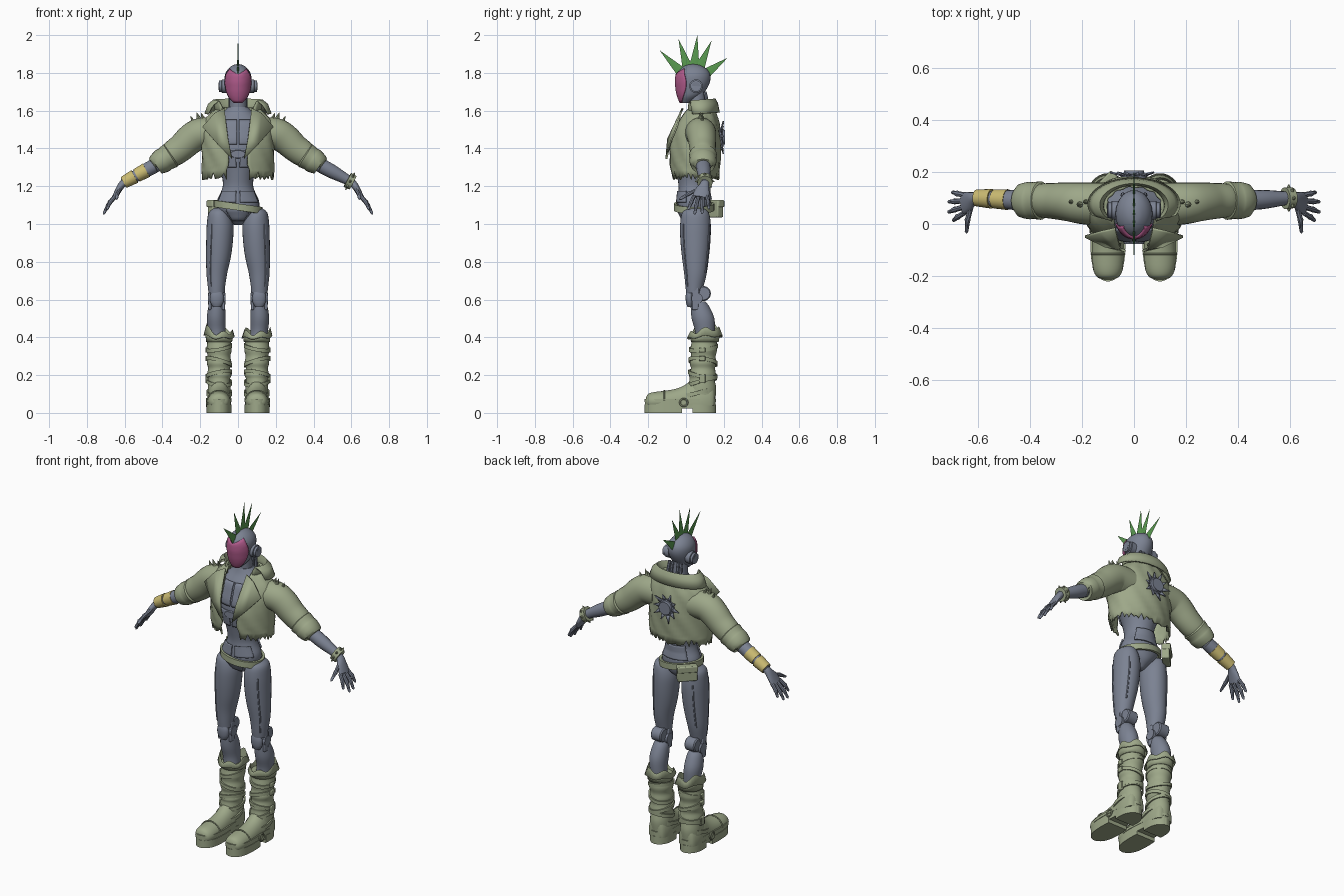
import bpy, bmesh, math, random
from mathutils import Vector as V

if "Cube" in bpy.data.objects:
    bpy.data.objects.remove(bpy.data.objects["Cube"])
random.seed(4)
pi = math.pi

def mat(name, r, g, b):
    m = bpy.data.materials.new(name)
    m.diffuse_color = (r, g, b, 1)
    m.use_nodes = True
    m.node_tree.nodes["Principled BSDF"].inputs["Base Color"].default_value = m.diffuse_color
    return m
CLOTH = mat("olive_cloth", .34, .39, .25)
BODY = mat("slate_metal", .2, .225, .29)
PINK = mat("pink_glass", .42, .1, .25)
GREEN = mat("green_hair", .1, .32, .08)
YELLOW = mat("yellow_wrap", .6, .5, .17)

def make(name, verts, faces, m=BODY, mirror=False, thick=0, angle=40):
    me = bpy.data.meshes.new(name)
    me.from_pydata([tuple(v) for v in verts], [], faces)
    bm = bmesh.new(); bm.from_mesh(me)
    bmesh.ops.recalc_face_normals(bm, faces=bm.faces)
    bm.to_mesh(me); bm.free()
    me.polygons.foreach_set("use_smooth", [True] * len(me.polygons))
    me.set_sharp_from_angle(angle=math.radians(angle))
    me.materials.append(m)
    ob = bpy.data.objects.new(name, me)
    bpy.context.collection.objects.link(ob)
    if thick:
        s = ob.modifiers.new("thickness", 'SOLIDIFY'); s.thickness = thick; s.offset = 0
    if mirror:
        ob.modifiers.new("mirror", 'MIRROR')
    return ob

def grid(name, rows, m=BODY, closed=True, caps=True, **kw):
    n, k = len(rows[0]), len(rows)
    f = [(i*n+j, i*n+(j+1) % n, (i+1)*n+(j+1) % n, (i+1)*n+j)
         for i in range(k-1) for j in range(n if closed else n-1)]
    if closed and caps:
        f += [tuple(range(n)), tuple(range((k-1)*n, k*n))]
    return make(name, [v for r in rows for v in r], f, m, **kw)

def smooth(p, k=4):
    out = []
    for i in range(len(p)-1):
        q = p[max(i-1, 0)], p[i], p[i+1], p[min(i+2, len(p)-1)]
        for j in range(k):
            t = j/k
            out.append([.5*(2*b+(c-a)*t+(2*a-5*b+4*c-d)*t*t+(3*b-a-3*c+d)*t**3) for a, b, c, d in zip(*q)])
    return out + [list(p[-1])]

def loft(name, rows, m=BODY, n=28, **kw):      # rows: z, cx, cy, rx, ry
    return grid(name, [[(cx+rx*math.sin(2*pi*j/n), cy-ry*math.cos(2*pi*j/n), z) for j in range(n)]
                       for z, cx, cy, rx, ry in smooth(rows)], m, **kw)

def tube(name, pts, m=BODY, n=16, k=1, zmin=-1, **kw):   # pts: x, y, z, ru, rv
    pts = smooth([tuple(p) if len(p) == 5 else (*p, p[3]) for p in pts], k)
    P, rows = [V(p[:3]) for p in pts], []
    for i, p in enumerate(pts):
        t = (P[min(i+1, len(P)-1)] - P[max(i-1, 0)]).normalized()
        r = V((1, 0, 0)) if abs(t.y) > .9 else V((0, 1, 0))
        u = (r - t*r.dot(t)).normalized(); w = t.cross(u)
        ring = [P[i]+u*p[3]*math.cos(2*pi*j/n)+w*p[4]*math.sin(2*pi*j/n) for j in range(n)]
        rows.append([V((v.x, v.y, max(v.z, zmin))) for v in ring])
    return grid(name, rows, m, **kw)

def band(name, c, rx, ry, h, th, tilt=0, tilty=0, m=CLOTH, **kw):   # strap around a vertical limb
    n, prof = 36, ((0, -h/2), (th, -h/2), (th, h/2), (0, h/2), (0, -h/2))
    rows = []
    for o, dz in prof:
        rows.append([(c[0]+(rx+o)*math.sin(a), c[1]-(ry+o)*math.cos(a), c[2]+dz+tilt*math.sin(a)+tilty*math.cos(a))
                     for a in (2*pi*j/n for j in range(n))])
    return grid(name, rows, m, caps=False, **kw)

def box(name, c, s, m=BODY, rot=0, bevel=.006, mirror=False):
    ca, sa = math.cos(rot), math.sin(rot)
    v = [(c[0]+x*s[0]/2*ca-y*s[1]/2*sa, c[1]+x*s[0]/2*sa+y*s[1]/2*ca, c[2]+z*s[2]/2)
         for x in (-1, 1) for y in (-1, 1) for z in (-1, 1)]
    ob = make(name, v, [(0, 1, 3, 2), (4, 6, 7, 5), (0, 4, 5, 1), (2, 3, 7, 6), (0, 2, 6, 4), (1, 5, 7, 3)], m, mirror)
    b = ob.modifiers.new("bevel", 'BEVEL'); b.width = bevel; b.segments = 2
    return ob

def surf(rows, z, a, off=0):       # point on a body profile: rows of z, rx, y_front, y_back
    z0 = min(max(z, rows[0][0]), rows[-1][0])
    for p, q in zip(rows, rows[1:]):
        if z0 <= q[0]:
            t = (z0-p[0])/(q[0]-p[0]); break
    rx, yf, yb = (p[i]+(q[i]-p[i])*t for i in (1, 2, 3))
    return V(((rx+off)*math.sin(a), (yf+yb)/2-((yb-yf)/2+off)*math.cos(a), z)), rx

def centred(rows):
    return [(z, 0, (f+b)/2, rx, (b-f)/2) for z, rx, f, b in rows]

def patch(name, rows, z0, z1, a0, a1, off, m=BODY, mirror=True, n=10, thick=.008):   # raised plate
    return grid(name, [[surf(rows, z0+(z1-z0)*i/n, a0+(a1-a0)*j/n, off)[0] for j in range(n+1)]
                       for i in range(n+1)], m, closed=False, mirror=mirror, thick=thick)

# torso, pelvis, neck
TORSO = [(.995, .02, .02, .07), (1.03, .06, -.02, .11), (1.07, .105, -.04, .125), (1.12, .112, -.045, .13),
         (1.17, .09, -.04, .12), (1.21, .08, -.04, .12), (1.27, .09, -.05, .135), (1.36, .13, -.065, .155),
         (1.45, .15, -.06, .16), (1.53, .14, -.035, .15), (1.585, .085, .0, .13), (1.62, .05, .015, .11)]
loft("torso", centred(TORSO))
loft("neck", [(1.56, 0, .065, .055, .05), (1.62, 0, .06, .045, .045), (1.72, 0, .055, .045, .045)])
patch("chest_plate", TORSO, 1.42, 1.55, .04, .55, .006)
patch("rib_plate", TORSO, 1.3, 1.39, .08, .6, .005)
patch("hip_plate", TORSO, 1.115, 1.175, .1, 1.1, .004)
patch("groin_plate", TORSO, 1.02, 1.09, -.6, .6, .004, mirror=False)
patch("lower_back_plate", TORSO, 1.13, 1.21, 2.3, 2*pi-2.3, .005, mirror=False)
tube("belly_core", [(0, -.05, 1.37, .045, .025), (0, -.076, 1.37, .038, .02)], n=24)
for i, x in enumerate((.02, .042)):
    tube("neck_cable_%d" % i, [(x, .11, 1.58, .009), (x, .112, 1.64, .009), (x*.9, .1, 1.7, .009)], k=4, n=8, mirror=True)

# head, visor, ear discs, mohawk
HEAD = [(1.64, .022, -.025, .02), (1.67, .05, -.038, .07), (1.70, .062, -.046, .1), (1.75, .07, -.052, .126),
        (1.79, .069, -.048, .128), (1.82, .053, -.03, .11), (1.84, .028, .0, .075), (1.846, .006, .03, .045)]
loft("head", centred(HEAD))
rows = []
for i in range(13):
    t = i/12
    rows.append([surf(HEAD, 1.643+t*(1.792+.03*abs(u)-1.643), u*(.85+.35*math.sin(pi*t)), .005)[0]
                 for u in (j/8-1 for j in range(17))])
grid("visor", rows, PINK, closed=False, thick=.006)
tube("ear_disc", [(.055, .053, 1.73, .036), (.085, .053, 1.73, .036), (.087, .053, 1.73, .03), (.1, .053, 1.73, .03),
                  (.104, .053, 1.73, .022), (.098, .053, 1.73, .017)], n=24, mirror=True)
C = V((0, .035, 1.745))
for i, (y, z) in enumerate(((-.14, 1.92), (-.04, 1.98), (.06, 2.0), (.135, 1.97), (.22, 1.88))):
    T = V((0, y, z)); d = (T-C).normalized(); p = V((0, -d.z, d.y)); b = C+d*.088
    x = V((.005, 0, 0))
    make("mohawk_spike_%d" % i, [b-p*.027, b+x, b+p*.027, b-x, T], [(0, 1, 4), (1, 2, 4), (2, 3, 4), (3, 0, 4), (0, 1, 2, 3)], GREEN)

# jacket body with ragged hem
JACKET = [(1.22, .185, -.068, .168), (1.32, .186, -.086, .176), (1.4, .187, -.09, .18), (1.48, .19, -.075, .178),
          (1.54, .182, -.045, .17), (1.58, .145, -.02, .158), (1.615, .105, .0, .145)]
M = 64
jag = [(.035 if j % 2 else 0)*random.random()+.018*random.random() for j in range(M+1)]
rows = []
for i in range(14):
    z = 1.285+(i-1)*.0275 if i else 1.232
    w = .06 if z < 1.3 else .05 + max(0, z-1.35)*.1
    a0 = math.asin(w/surf(JACKET, z, 0)[1])
    rows.append([surf(JACKET, z+(jag[j] if i == 0 else 0), a0+(2*pi-2*a0)*j/M, .003*math.sin(j*.9+z*40))[0] for j in range(M+1)])
grid("jacket_body", rows, CLOTH, closed=False, thick=.01)

# folded collar and lapels
rows = []
for z, rx, yf, yb, a0 in ((1.58, .115, -.01, .15, .75), (1.635, .122, -.01, .152, .78), (1.66, .132, -.01, .156, .85),
                          (1.64, .155, -.015, .165, 1.0), (1.59, .175, -.02, .175, 1.12)):
    rows.append([(rx*math.sin(a), (yf+yb)/2-(yb-yf)/2*math.cos(a), z-.012*math.cos(a/2)**2)
                 for a in (a0+(2*pi-2*a0)*j/30 for j in range(31))])
grid("collar", rows, CLOTH, closed=False, thick=.008)
make("lapel", [(.072, -.018, 1.612), (.125, -.03, 1.585), (.188, -.048, 1.513), (.11, -.085, 1.425), (.032, -.104, 1.345), (.052, -.095, 1.45)],
     [(0, 1, 5), (1, 2, 3, 5), (3, 4, 5)], CLOTH, mirror=True, thick=.01, angle=20)

# sleeves with rolled cuffs, shoulder studs
tube("sleeve", [(.12, .075, 1.48, .085, .085), (.2, .08, 1.478, .08, .083), (.25, .085, 1.45, .075, .08), (.3, .088, 1.405, .07, .074),
                (.345, .09, 1.372, .066, .07), (.372, .09, 1.355, .062, .06)], CLOTH, n=24, k=4, mirror=True)
tube("cuff", [(.352, .09, 1.366, .062, .06), (.358, .09, 1.362, .074, .07), (.385, .09, 1.345, .07, .064), (.4, .09, 1.335, .072, .066),
              (.435, .09, 1.313, .064, .055), (.437, .09, 1.311, .045, .04)], CLOTH, n=24, k=2, mirror=True)
for i, (x, y, z) in enumerate(((.18, .085, 1.548), (.205, .075, 1.552), (.235, .085, 1.532))):
    tube("shoulder_stud_%d" % i, [(x, y, z, .014), (x+.015, y, z+.04, .001)], CLOTH, n=8, mirror=True)

# forearms, hands
def arm(t):
    return (.42+.185*t, .09+.01*t, 1.32-.1*t)
tube("forearm", [(*arm(0), .038), (*arm(.4), .037), (*arm(.8), .028), (*arm(1.02), .024)], k=4, mirror=True)
tube("palm", [(.6, .1, 1.222, .022, .02), (.617, .097, 1.205, .026, .019), (.637, .085, 1.172, .04, .016), (.655, .077, 1.14, .042, .013)], k=4, mirror=True)
for nm, b, e in (("index", (.652, .042, 1.146), (.694, .012, 1.075)), ("middle", (.655, .065, 1.14), (.713, .045, 1.05)),
                 ("ring", (.655, .089, 1.14), (.712, .085, 1.053)), ("little", (.65, .111, 1.148), (.698, .122, 1.078)),
                 ("thumb", (.625, .07, 1.185), (.643, -.035, 1.13))):
    b, e = V(b), V(e); k = b.lerp(e, .5)+V((.004, 0, .004))
    tube(nm+"_finger", [(*b, .011), (*b.lerp(k, .8), .010), (*k, .012), (*k.lerp(e, .3), .009), (*e.lerp(k, .12), .007), (*e, .002)], n=8, mirror=True)

# wrist wrap on one arm, studded bracelet on the other
for i, (a, b) in enumerate(((.35, .63), (.68, 1.0))):
    p, q = arm(a), arm(b)
    tube("wrist_wrap_%d" % i, [(-p[0], *p[1:], .042-.006*a), (-q[0], *q[1:], .044-.012*b)], YELLOW, n=20)
A, B = V(arm(.86)), V(arm(1.02)); ax = (B-A).normalized(); u = V((0, 1, 0)); w = ax.cross(u)
tube("bracelet", [(*A, .03), (*A, .042), (*B, .04), (*B, .026)], CLOTH, n=20)
for j in range(8):
    d = u*math.cos(j*pi/4)+w*math.sin(j*pi/4); p = (A+B)/2+d*.038; q = p+d*.014
    tube("bracelet_stud_%d" % j, [(*p, .009), (*q, .002)], CLOTH, n=6)

# torn hole with machine ring on the back
tube("back_socket", [(0, .14, 1.46, .05), (0, .188, 1.46, .05), (0, .192, 1.46, .04), (0, .206, 1.46, .038), (0, .206, 1.46, .026),
                     (0, .19, 1.46, .024), (0, .19, 1.46, .014), (0, .2, 1.46, .012)], n=24)
for j in range(10):
    a = j*pi/5+.2; L = .078+.014*(j % 2)
    pts = [(r*math.sin(a+o), y, 1.46+r*math.cos(a+o)) for r, o, y in ((.046, -.27, .186), (.046, .27, .186), (L, .05, .198))]
    make("torn_flap_%d" % j, pts, [(0, 1, 2)], BODY, thick=.007)

# belt and pouch
band("belt", (0, .043, 1.09), .115, .093, .036, .014, tilt=-.018)
box("pouch", (-.108, .145, 1.08), (.11, .042, .09), CLOTH, rot=pi/4)
box("pouch_flap", (-.112, .149, 1.108), (.114, .046, .038), CLOTH, rot=pi/4)

# legs and knee joints
THIGH = [(1.085, .1, .05, .025, .04), (1.06, .1, .05, .055, .07), (1.0, .095, .05, .07, .081), (.92, .097, .05, .071, .08), (.83, .103, .05, .066, .072),
         (.74, .112, .05, .055, .06), (.67, .114, .045, .046, .048), (.635, .114, .043, .042, .042)]
loft("thigh", THIGH, mirror=True)
tube("thigh_seam", [(x+r*.64, y-q*.78, z, .004) for z, x, y, r, q in THIGH[2:7]], k=4, n=6, mirror=True)
tube("thigh_seam_back", [(x+r*.5, y+q*.87, z, .004) for z, x, y, r, q in THIGH[2:6]], k=4, n=6, mirror=True)
tube("knee_axle", [(.066, .058, .605, .03), (.158, .058, .605, .03)], n=20, mirror=True)
tube("knee_disc", [(.078, .092, .632, .034), (.084, .092, .632, .04), (.14, .092, .632, .04), (.146, .092, .632, .034)], n=20, mirror=True)
for x in (.077, .149):
    box("knee_link", (x, .05, .605), (.016, .036, .12), mirror=True)
loft("kneecap", [(.56, .112, .022, .02, .014), (.585, .112, .02, .034, .02), (.62, .112, .018, .036, .02), (.65, .112, .02, .024, .016)], n=16, mirror=True)
loft("shin", [(.59, .113, .065, .034, .038), (.56, .113, .075, .044, .05), (.5, .115, .09, .05, .06), (.43, .112, .1, .046, .052), (.36, .105, .095, .046, .05)], mirror=True)

# boot shafts, straps and flared tops
loft("boot_shaft", [(.07, .1, .085, .058, .07), (.13, .1, .085, .06, .075), (.18, .1, .085, .058, .066), (.2, .1, .088, .065, .071), (.235, .1, .09, .058, .064),
                    (.265, .1, .09, .065, .07), (.3, .1, .092, .06, .065), (.335, .1, .094, .067, .071), (.37, .1, .096, .063, .067), (.4, .1, .1, .068, .072)],
     CLOTH, mirror=True)
for i, (z, t, ty) in enumerate(((.165, .006, -.02), (.205, -.012, .012), (.27, .018, .01), (.345, -.012, -.01))):
    band("boot_strap_%d" % i, (.1, .088+.02*(z-.165), z), .061, .069, .02, .008, t, ty, mirror=True)
    box("strap_buckle_%d" % i, (.166, .085, z+t), (.014, .034, .028), CLOTH, bevel=.004, mirror=True)
for s in (-1, 1):
    rows = [[], [], [], []]
    for j in range(32):
        a = 2*pi*j/32; out = s*math.sin(a)
        top = .43+.012*math.sin(5*a)+.012*(-math.cos(a))+(.035 if s < 0 else .01)*max(0, out)**2
        for r, (k, e) in zip(rows, ((0, 0), (.4, .004), (1, .008), (.45, .022))):
            r.append((s*.1+(.066+e*.6)*math.sin(a), .1-(.07+e)*math.cos(a), .375+(top-.375)*k))
    grid("boot_top_flap", rows, CLOTH, caps=False, thick=.006)

# boot feet and chunky soles
tube("boot_foot", [(.1, -.212, .06, .025, .02), (.1, -.2, .06, .045, .04), (.1, -.17, .06, .058, .05), (.1, -.12, .06, .062, .056), (.1, -.06, .06, .06, .066),
                   (.1, -.01, .06, .058, .085), (.1, .04, .06, .06, .12), (.1, .09, .06, .062, .12), (.1, .14, .06, .05, .1), (.1, .153, .06, .03, .06)],
     CLOTH, n=28, k=3, zmin=.04, mirror=True)
tube("toe_cap_seam", [(.1+.064*math.sin(a), -.115, .06+.059*math.cos(a), .004) for a in (-1.5+.25*i for i in range(13))], CLOTH, n=6, mirror=True)
def slab(name, y0, y1, z0, z1, g=0):
    L, R = [], []
    for i in range(25):
        t = math.sin((i/24-.5)*pi)
        y = (y0+y1)/2+t*(y1-y0)/2
        s = min(.998, abs((y+.03)/.19))
        w = (.067+g)*(1-s**4)**.5*(1-.1*math.exp(-((y-.02)/.05)**2))
        L.append((.1-w, y, 0)); R.append((.1+w, y, 0))
    o = L+R[::-1]
    grid(name, [[(x, y, z) for x, y, _ in o] for z in (z0, z1)], CLOTH, mirror=True)
slab("sole_welt", -.22, .16, .058, .074)
slab("sole_mid", -.217, .157, .022, .06, -.003)
slab("front_tread", -.22, -.02, 0, .045)
slab("heel_tread", .035, .16, 0, .045)
band("ankle_strap", (.1, .06, .105), .06, .085, .022, .008, 0, -.022, mirror=True)
bpy.ops.mesh.primitive_torus_add(location=(.166, -.012, .055), rotation=(0, pi/2, 0), major_radius=.02, minor_radius=.005, major_segments=16, minor_segments=6)
o = bpy.context.object; o.name = "strap_ring"; o.data.materials.append(CLOTH)
md = o.modifiers.new("mirror", 'MIRROR')
centre = bpy.data.objects.new("mirror_centre", None); centre.hide_render = True
bpy.context.collection.objects.link(centre); md.mirror_object = centre
